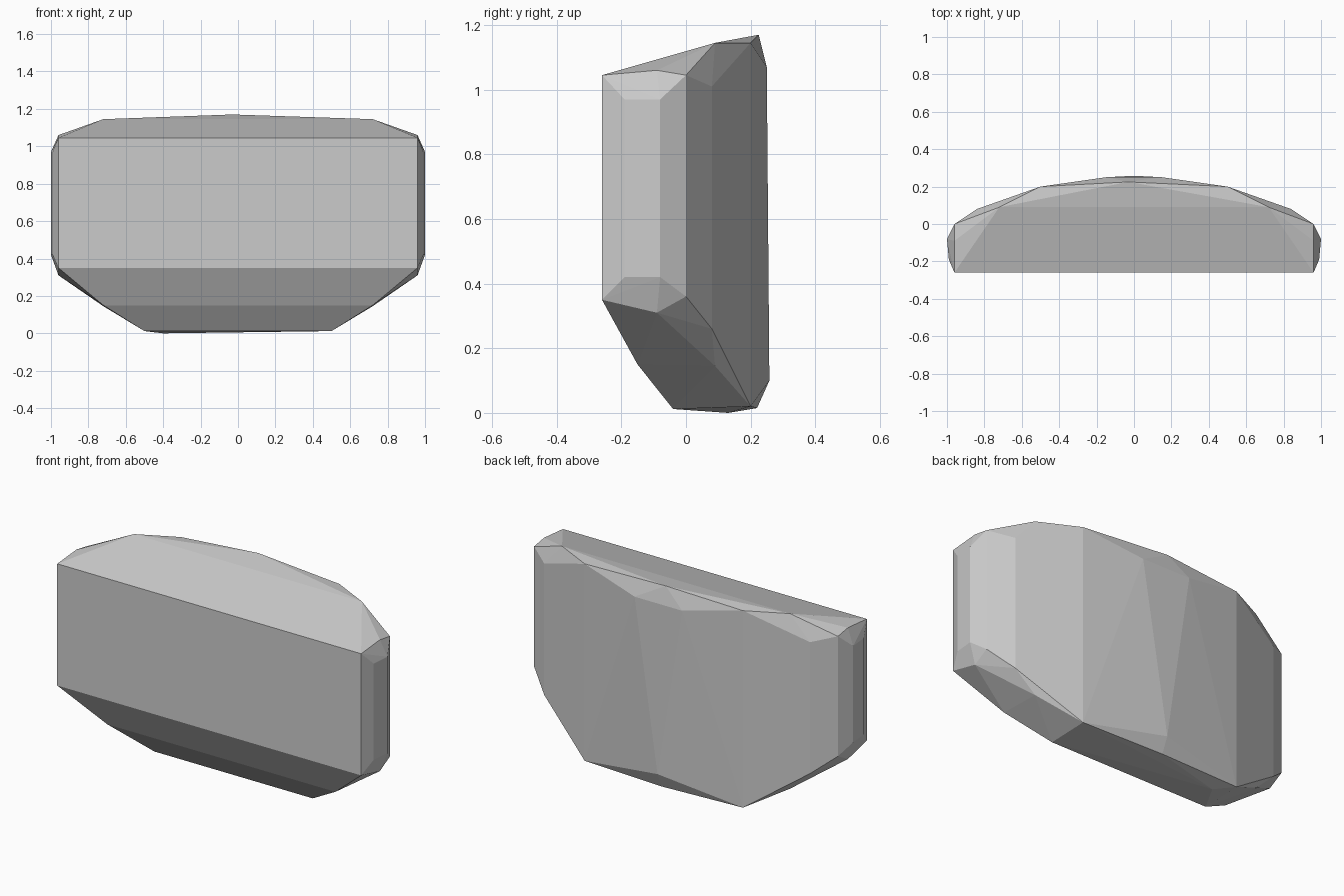
import bpy
import bmesh

cube = bpy.data.objects.get("Cube")
if cube:
    bpy.data.objects.remove(cube, do_unlink=True)

# Plain stone grey
grey = bpy.data.materials.new("stone_grey")
grey.use_nodes = True
colour = (0.6, 0.6, 0.6, 1)
grey.diffuse_color = colour
grey.node_tree.nodes["Principled BSDF"].inputs["Base Color"].default_value = colour

# Corners of the left half: flat front, bevelled end, bowed back
corners = [
    (0.96, -0.26, 1.045), (0.96, -0.26, 0.35),
    (0.99, -0.19, 0.97), (0.99, -0.19, 0.42),
    (1.0, -0.08, 0.97), (1.0, -0.08, 0.42),
    (0.96, -0.09, 1.06), (0.96, -0.09, 0.31),
    (0.96, 0.0, 1.045), (0.96, 0.0, 0.36),
    (0.84, 0.08, 1.01), (0.84, 0.08, 0.26),
    (0.72, 0.09, 1.145), (0.72, -0.15, 0.15), (0.72, 0.09, 0.145),
    (0.5, 0.2, 1.145), (0.5, 0.2, 0.02), (0.5, -0.04, 0.012),
    (0.15, 0.25, 1.07),
]
# Ridge points on the back and one low point underneath
ridge = [(-0.03, 0.225, 1.17), (0, 0.258, 0.1), (0, 0.22, 0.015), (-0.4, 0.13, 0.0)]

bm = bmesh.new()
for x, y, z in corners:
    for side in (1, -1):
        bm.verts.new((side * x, y, z))
for point in ridge:
    bm.verts.new(point)

# Skin the corners as a faceted convex block
hull = bmesh.ops.convex_hull(bm, input=bm.verts)
loose = [v for v in bm.verts if not v.link_faces]
bmesh.ops.delete(bm, geom=loose, context='VERTS')
bmesh.ops.dissolve_limit(bm, angle_limit=0.01, verts=bm.verts, edges=bm.edges)
bmesh.ops.recalc_face_normals(bm, faces=bm.faces)

mesh = bpy.data.meshes.new("faceted_block")
bm.to_mesh(mesh)
bm.free()
mesh.materials.append(grey)
block = bpy.data.objects.new("faceted_block", mesh)
bpy.context.collection.objects.link(block)
